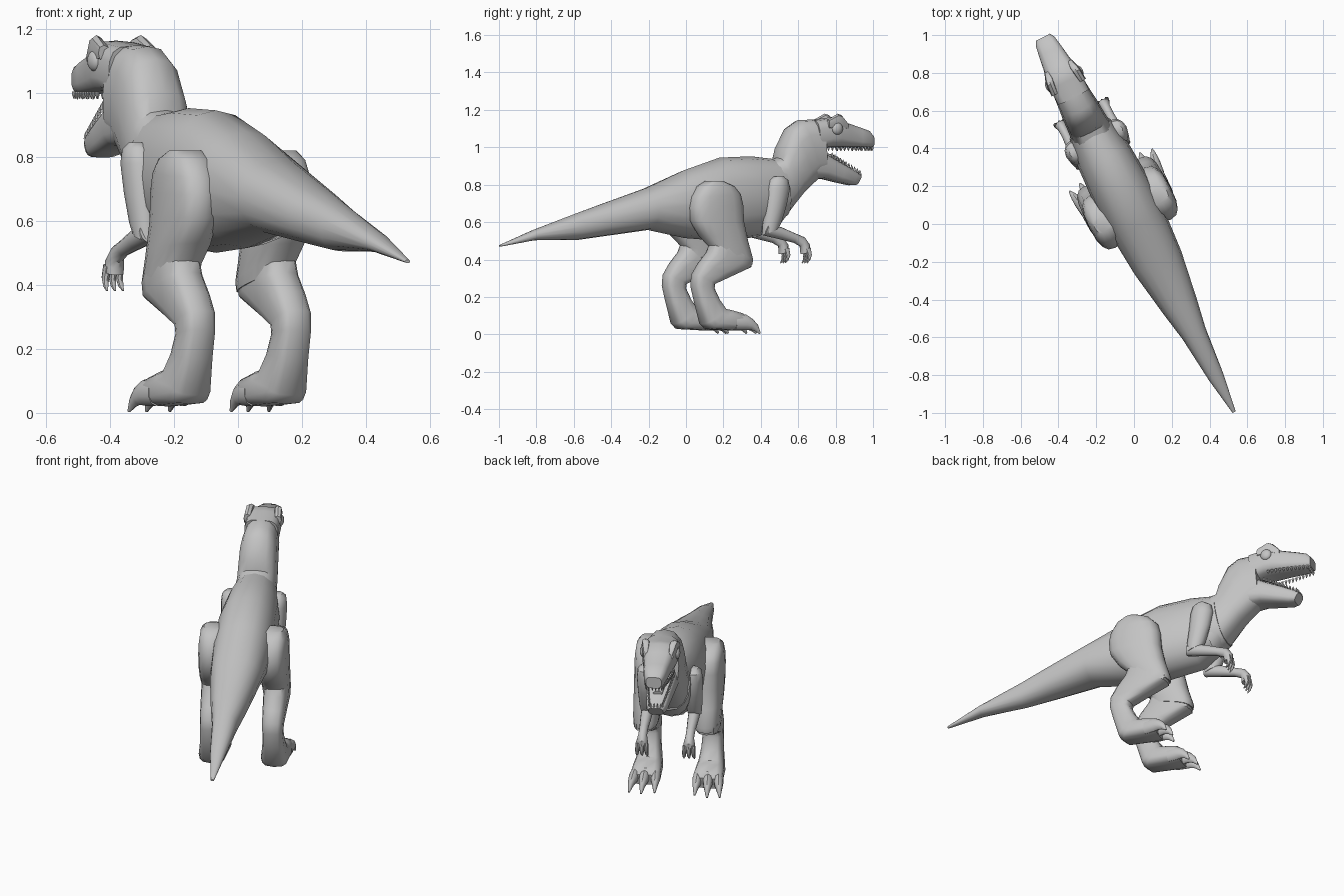
import bpy, bmesh, math
from mathutils import Vector

ANG = math.radians(27)
C, S = math.cos(ANG), math.sin(ANG)

grey = bpy.data.materials.new("stone grey")
grey.diffuse_color = (0.55, 0.55, 0.55, 1)


def W(s, t, z):
    """Animal space (s forward, t to its right, z up) to world space."""
    t += 0.02
    return Vector((-s * S + t * C, s * C + t * S, z))


def finish(name, bm, angle=40):
    bmesh.ops.recalc_face_normals(bm, faces=bm.faces)
    me = bpy.data.meshes.new(name)
    bm.to_mesh(me)
    bm.free()
    ob = bpy.data.objects.new(name, me)
    bpy.context.collection.objects.link(ob)
    me.materials.append(grey)
    bpy.ops.object.select_all(action='DESELECT')
    ob.select_set(True)
    bpy.context.view_layer.objects.active = ob
    bpy.ops.object.shade_smooth_by_angle(angle=math.radians(angle))
    return ob


def loft(name, rings, t0=0, t1=None, n=14, power=1.0, bm=None):
    """Skin rings (s,z of one edge; s,z of the opposite edge; half width)."""
    t1 = t0 if t1 is None else t1
    own = bm is None
    bm = bm or bmesh.new()
    loops = []
    for i, (sa, za, sb, zb, w) in enumerate(rings):
        t = t0 + (t1 - t0) * i / (len(rings) - 1)
        loop = []
        for k in range(n):
            a = 2 * math.pi * k / n
            c = math.copysign(abs(math.cos(a)) ** power, math.cos(a))
            d = math.copysign(abs(math.sin(a)) ** power, math.sin(a))
            loop.append(bm.verts.new(W((sa + sb) / 2 + c * (sa - sb) / 2, t + d * w,
                                       (za + zb) / 2 + c * (za - zb) / 2)))
        loops.append(loop)
    for p, q in zip(loops, loops[1:]):
        for k in range(n):
            j = (k + 1) % n
            bm.faces.new((p[k], p[j], q[j], q[k]))
    bm.faces.new(loops[0])
    bm.faces.new(loops[-1])
    return finish(name, bm) if own else None


def ball(name, s, t, z, r):
    bm = bmesh.new()
    bmesh.ops.create_uvsphere(bm, u_segments=14, v_segments=8, radius=1)
    for v in bm.verts:
        v.co = W(s + v.co.x * r[0], t + v.co.y * r[1], z + v.co.z * r[2])
    finish(name, bm)


# tail, trunk and neck
loft("body", [
    (-1.128, .478, -1.128, .468, .009),
    (-.92, .560, -.92, .503, .042),
    (-.66, .650, -.66, .505, .068),
    (-.50, .702, -.50, .525, .097),
    (-.24, .785, -.24, .558, .138),
    (-.02, .878, -.02, .515, .155),
    (.19, .945, .19, .500, .160),
    (.38, .952, .42, .520, .148),
    (.53, .936, .58, .630, .120)], n=16, power=.9)
loft("neck", [
    (.45, .92, .52, .57, .118),
    (.535, .945, .62, .69, .110),
    (.545, 1.00, .68, .755, .107),
    (.60, 1.105, .735, .800, .104),
    (.66, 1.145, .775, .832, .098),
    (.78, 1.15, .80, .840, .092)], n=16, power=.75)

# head with open jaws
loft("upper_jaw", [
    (.74, 1.147, .76, .98, .092),
    (.835, 1.158, .83, 1.00, .094),
    (.88, 1.163, .88, 1.00, .092),
    (.93, 1.135, .95, .998, .077),
    (1.02, 1.108, 1.02, .995, .066),
    (1.075, 1.090, 1.075, .995, .056),
    (1.10, 1.065, 1.10, 1.00, .042)], power=.6)
loft("lower_jaw", [
    (.76, .995, .72, .825, .088),
    (.83, .955, .80, .832, .082),
    (.92, .912, .89, .812, .068),
    (1.00, .870, .965, .797, .056),
    (1.03, .850, 1.00, .798, .040)], power=.6)
loft("tongue", [
    (.78, .985, .76, .92, .045),
    (.88, .957, .87, .91, .04),
    (.95, .915, .945, .88, .025)], n=10)

# teeth along both jaws
teeth = bmesh.new()
for sign in (1, -1):
    for i in range(11):
        f = i / 10
        for s, t, z, h in ((.86 + .225 * f, .076 - .034 * f ** 1.5, 1.004, -.024),
                           (.83 + .185 * f, .072 - .036 * f, .948 - .093 * f, .024)):
            loft("", [(s + .009, z, s - .009, z, .007),
                      (s + .007, z + h * .5, s - .005, z + h * .5, .005),
                      (s + .001, z + h, s - .001, z + h, .001)],
                 t * sign, n=5, bm=teeth)
for t in (-.027, -.009, .009, .027):
    for s, z, h in ((1.09, 1.005, -.026), (1.02, .85, .024)):
        loft("", [(s + .009, z, s - .009, z, .007), (s + .001, z + h, s - .001, z + h, .001)],
             t, n=5, bm=teeth)
finish("teeth", teeth)

for sign, side in ((1, "right"), (-1, "left")):
    # eyes and brow horns
    ball(side + "_eye", .852, .089 * sign, 1.10, (.033, .02, .033))
    loft(side + "_brow", [
        (.80, 1.148, .80, 1.10, .02),
        (.86, 1.180, .85, 1.10, .022),
        (.885, 1.172, .89, 1.10, .022),
        (.925, 1.130, .93, 1.09, .012)], .082 * sign, .068 * sign, n=8, power=.8)

    # hind leg: thigh, shin, ankle, foot
    loft(side + "_thigh", [
        (.12, .820, .03, .820, .050),
        (.185, .793, -.02, .79, .069),
        (.225, .75, -.055, .735, .075),
        (.240, .69, -.068, .68, .077),
        (.245, .60, -.062, .61, .077),
        (.268, .50, -.01, .53, .076),
        (.298, .40, .050, .475, .073),
        (.295, .372, .060, .43, .068)], .164 * sign, n=16, power=.75)
    loft(side + "_shin", [
        (.290, .395, .06, .50, .068),
        (.285, .357, .035, .440, .068),
        (.165, .308, -.015, .38, .062),
        (.066, .268, -.052, .320, .057),
        (.064, .245, -.058, .26, .055),
        (.095, .185, -.035, .17, .058),
        (.130, .138, .00, .055, .070),
        (.165, .132, .03, .028, .076),
        (.225, .115, .19, .020, .080),
        (.245, .085, .235, .022, .074)], .168 * sign, power=.65)
    for k, (a, b, ln) in enumerate(((.115, .108, -.01), (.17, .178, .012), (.222, .245, 0))):
        loft(f"{side}_toe_{k + 1}", [
            (.17, .105, .17, .022, .026),
            (.235 + ln, .105, .225 + ln, .022, .027),
            (.272 + ln, .082, .255 + ln, .025, .022),
            (.298 + ln, .052, .280 + ln, .018, .014),
            (.312 + ln, .010, .305 + ln, .002, .005)], a * sign, b * sign, n=10)

    # small fore limb
    loft(side + "_upper_arm", [
        (.505, .845, .455, .845, .028),
        (.535, .825, .425, .825, .046),
        (.545, .780, .410, .78, .052),
        (.525, .69, .400, .68, .048),
        (.495, .60, .385, .575, .042),
        (.475, .565, .385, .535, .036)], .127 * sign, n=12)
    loft(side + "_forearm", [
        (.41, .595, .385, .53, .034),
        (.50, .572, .48, .510, .030),
        (.58, .540, .57, .490, .024),
        (.635, .520, .61, .470, .024),
        (.665, .480, .615, .450, .032),
        (.66, .440, .615, .430, .028)], .127 * sign, n=12)
    for k, d in enumerate((-.022, 0, .022)):
        loft(f"{side}_finger_{k + 1}", [
            (.662, .465, .630, .455, .012),
            (.668, .425, .642, .42, .012),
            (.655, .395, .640, .398, .009),
            (.638, .380, .634, .382, .003)],
            (.127 + d) * sign, (.127 + d * 1.3) * sign, n=8)
